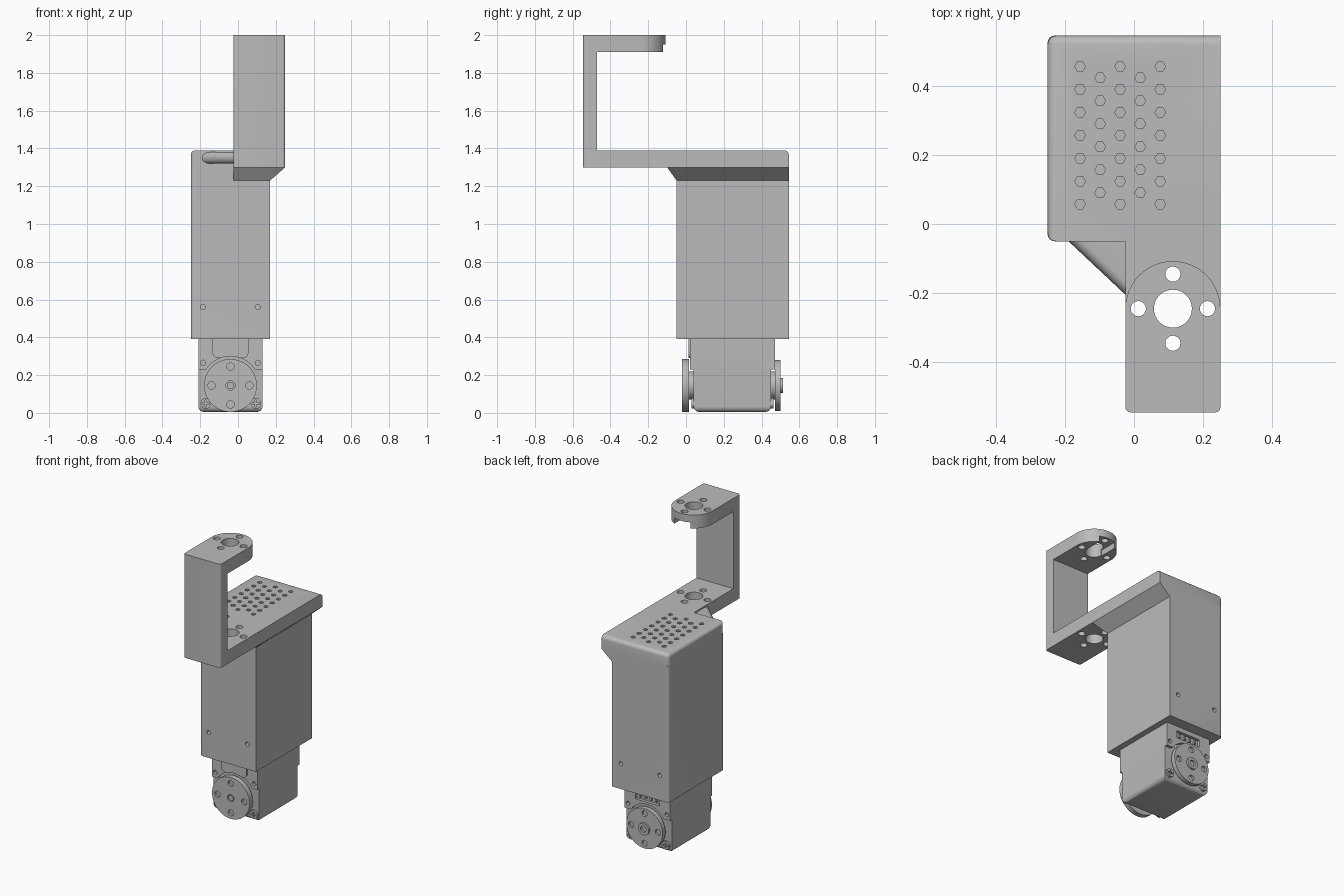
import bpy, bmesh, math
from mathutils import Vector

if "Cube" in bpy.data.objects:
    bpy.data.objects.remove(bpy.data.objects["Cube"])

grey = bpy.data.materials.new("plain grey")
grey.use_nodes = True
grey.diffuse_color = (0.5, 0.5, 0.5, 1)
grey.node_tree.nodes["Principled BSDF"].inputs["Base Color"].default_value = (0.5, 0.5, 0.5, 1)


def place(u, v, w, axis):
    """Outline coordinates u, v and depth w along the given axis."""
    return (u, v, w) if axis == "z" else (u, w, v)


def prism(name, base, lo, hi, axis="z", top=None, bevel=None, width=0.02):
    """Extrude an outline; bevel(a, b) picks the edges to round."""
    bm = bmesh.new()
    n = len(base)
    a = [bm.verts.new(place(u, v, lo, axis)) for u, v in base]
    b = [bm.verts.new(place(u, v, hi, axis)) for u, v in (top or base)]
    bm.faces.new(a)
    bm.faces.new(b)
    for i in range(n):
        j = (i + 1) % n
        bm.faces.new((a[i], a[j], b[j], b[i]))
    bmesh.ops.recalc_face_normals(bm, faces=bm.faces)
    if bevel:
        edges = [e for e in bm.edges if bevel(e.verts[0].co, e.verts[1].co)]
        bmesh.ops.bevel(bm, geom=edges, offset=width, segments=5, profile=0.5, affect="EDGES")
    mesh = bpy.data.meshes.new(name)
    bm.to_mesh(mesh)
    bm.free()
    mesh.materials.append(grey)
    ob = bpy.data.objects.new(name, mesh)
    bpy.context.collection.objects.link(ob)
    return ob


def rect(x0, x1, y0, y1):
    return [(x0, y0), (x1, y0), (x1, y1), (x0, y1)]


def ring(x, y, r, n=32, start=0.0, sweep=math.tau):
    steps = n if sweep == math.tau else n - 1
    return [(x + r * math.cos(start + sweep * i / steps),
             y + r * math.sin(start + sweep * i / steps)) for i in range(n)]


def disc(name, x, y, r, lo, hi, axis="y", n=32):
    return prism(name, ring(x, y, r, n), lo, hi, axis)


def combine(ob, others, operation):
    """Apply one boolean per helper, then drop the helper."""
    for other in others:
        other.hide_render = True
        mod = ob.modifiers.new("cut", "BOOLEAN")
        mod.operation, mod.solver, mod.object = operation, "EXACT", other
        mesh = bpy.data.meshes.new_from_object(ob.evaluated_get(bpy.context.evaluated_depsgraph_get()))
        ob.modifiers.clear()
        ob.data = mesh
        bpy.data.objects.remove(other)


def cross_holes(x, y, dist, r, lo, hi, axis):
    return [disc("hole", x + dx * dist, y + dy * dist, r, lo, hi, axis, 20)
            for dx, dy in ((1, 0), (-1, 0), (0, 1), (0, -1))]


def vertical(a, b):
    return abs(a.z - b.z) > 0.01


# --- Case with top plate and bracket ---
L, R, SIDE, FRONT, BACK = -0.25, 0.25, 0.17, -0.05, 0.545
ARM_L, ARM_F, HX, HY = -0.025, -0.545, 0.1125, -0.245
left_edge = lambda a, b: vertical(a, b) and a.x < L + 0.01
case = prism("case", rect(L, SIDE, FRONT, BACK), 0.39, 1.31, bevel=left_edge)
plate = prism("top_plate", rect(L, R, FRONT, BACK), 1.30, 1.39, width=0.025,
              bevel=lambda a, b: left_edge(a, b) or (a.z > 1.38 and b.z > 1.38 and
                                                    (max(a.x, b.x) < 0 or min(a.y, b.y) > 0)))
arm = prism("lower_arm", rect(ARM_L, R, ARM_F, 0.1), 1.30, 1.39,
            bevel=lambda a, b: vertical(a, b) and a.y < -0.5, width=0.015)
upright = prism("upright", rect(ARM_L, R, ARM_F, -0.47), 1.30, 2.0,
                bevel=lambda a, b: vertical(a, b) and a.y < -0.5, width=0.015)
tab = prism("upper_tab", [(ARM_L, -0.52), (R, -0.52)] + ring(HX, HY, 0.1375, 25, 0, math.pi), 1.91, 2.0)
slope = prism("overhang_slope", rect(ARM_L, SIDE, FRONT, BACK), 1.23, 1.30,
              top=rect(ARM_L, R, -0.1, BACK))
gusset = prism("gusset", [(-0.2, -0.04), (-0.2, 0), (0, 0), (0, -0.228)], 1.32, 1.38,
               bevel=lambda a, b: not vertical(a, b) and abs(a.x - b.x) > 0.1 and min(a.y, b.y) < -0.1,
               width=0.028)
combine(case, [plate, slope, arm, upright, tab, gusset], "UNION")

# Shaft and screw holes through both arms, slot under the tab
cuts = [disc("hole", HX, HY, 0.055, 1.2, 2.1, "z")]
cuts += cross_holes(HX, HY, 0.1, 0.022, 1.2, 2.1, "z")
cuts.append(prism("slot", rect(HX - 0.06, HX + 0.06, HY, 0), 1.8, 1.95))
# Small side screw holes, front and back
SCREW_X = (-0.185, 0.105)
for x in SCREW_X:
    for y in (FRONT, BACK):
        cuts.append(disc("hole", x, 0.56, 0.014, y - 0.04, y + 0.04, "y", 16))
combine(case, cuts, "DIFFERENCE")

# Staggered hexagonal vents
vents = []
for col in range(5):
    for row in range(7 - col % 2):
        y = 0.456 - 0.0665 * (row + 0.5 * (col % 2))
        vents.append(disc("vent", -0.156 + 0.058 * col, y, 0.0155, 1.33, 1.45, "z", 6))
combine(case, vents, "DIFFERENCE")
case.name = "case_and_bracket"

# --- Servo ---
CX, CZ, SL, SR = -0.04, 0.145, -0.21, 0.13
body = prism("servo_body", rect(SL, SR, 0.04, 0.45), 0.005, 0.45, width=0.03,
             bevel=lambda a, b: a.z < 0.01 and b.z < 0.01)
upper = prism("servo_upper", rect(SL, SR, 0.022, 0.47), 0.23, 0.45)
combine(upper, [disc("clear", CX, CZ, 0.155, -0.1, 0.04), disc("clear", CX, CZ, 0.15, 0.45, 0.6)]
        + [disc("hole", x, 0.265, 0.014, y - 0.02, y + 0.02, "y", 16)
           for x in SCREW_X for y in (0.022, 0.47)]
        + [prism("socket", rect(-0.13, 0.05, 0.31, 0.36), 0.44, 0.5, "y")], "DIFFERENCE")
panel = prism("front_panel", rect(-0.135, 0.055, 0.29, 0.42), 0.012, 0.03, "y", width=0.03,
              bevel=lambda a, b: abs(a.y - b.y) > 0.01 and a.z < 0.3)
combine(panel, [disc("clear", CX, CZ, 0.155, -0.1, 0.1)], "DIFFERENCE")

# Output horns with hubs
for name, r, lo, hi, face in (("front_horn", 0.14, -0.02, 0.015, -0.02),
                              ("back_horn", 0.135, 0.47, 0.5, 0.5)):
    horn = disc(name, CX, CZ, r, lo, hi, n=48)
    combine(horn, cross_holes(CX, CZ, 0.1, 0.02, face - 0.015, face + 0.015, "y")
            + [disc("hole", CX, CZ, 0.024, face - 0.01, face + 0.01)], "DIFFERENCE")
disc("front_hub", CX, CZ, 0.075, 0.01, 0.05)
disc("back_hub", CX, CZ, 0.075, 0.44, 0.475)
disc("front_shaft_screw", CX, CZ, 0.018, -0.018, 0.0)
cap = disc("back_shaft_cap", CX, CZ, 0.04, 0.485, 0.513)
combine(cap, [disc("hole", CX, CZ, 0.02, 0.5, 0.53)], "DIFFERENCE")

# Lower corner screws with cross slots, front and back
for i, x in enumerate((-0.17, 0.095)):
    for y, s, side in ((0.04, -1, "front"), (0.45, 1, "back")):
        lo, hi = sorted((y - s * 0.01, y + s * 0.012))
        screw = disc(f"{side}_screw_{i}", x, 0.05, 0.028, lo, hi, n=24)
        face = y + s * 0.012
        combine(screw, [prism("slot", rect(x - w, x + w, 0.05 - h, 0.05 + h), face - 0.008, face + 0.008, "y")
                        for w, h in ((0.018, 0.004), (0.004, 0.018))], "DIFFERENCE")

# Connector pins inside the back socket
for k in range(4):
    x = -0.1 + 0.04 * k
    prism(f"connector_pin_{k}", rect(x - 0.006, x + 0.006, 0.325, 0.345), 0.43, 0.465, "y")

for ob in list(bpy.context.collection.objects):
    if ob.type == "MESH" and grey.name in ob.data.materials:
        bpy.ops.object.select_all(action="DESELECT")
        ob.select_set(True)
        bpy.context.view_layer.objects.active = ob
        bpy.ops.object.shade_smooth_by_angle(angle=math.radians(30))
